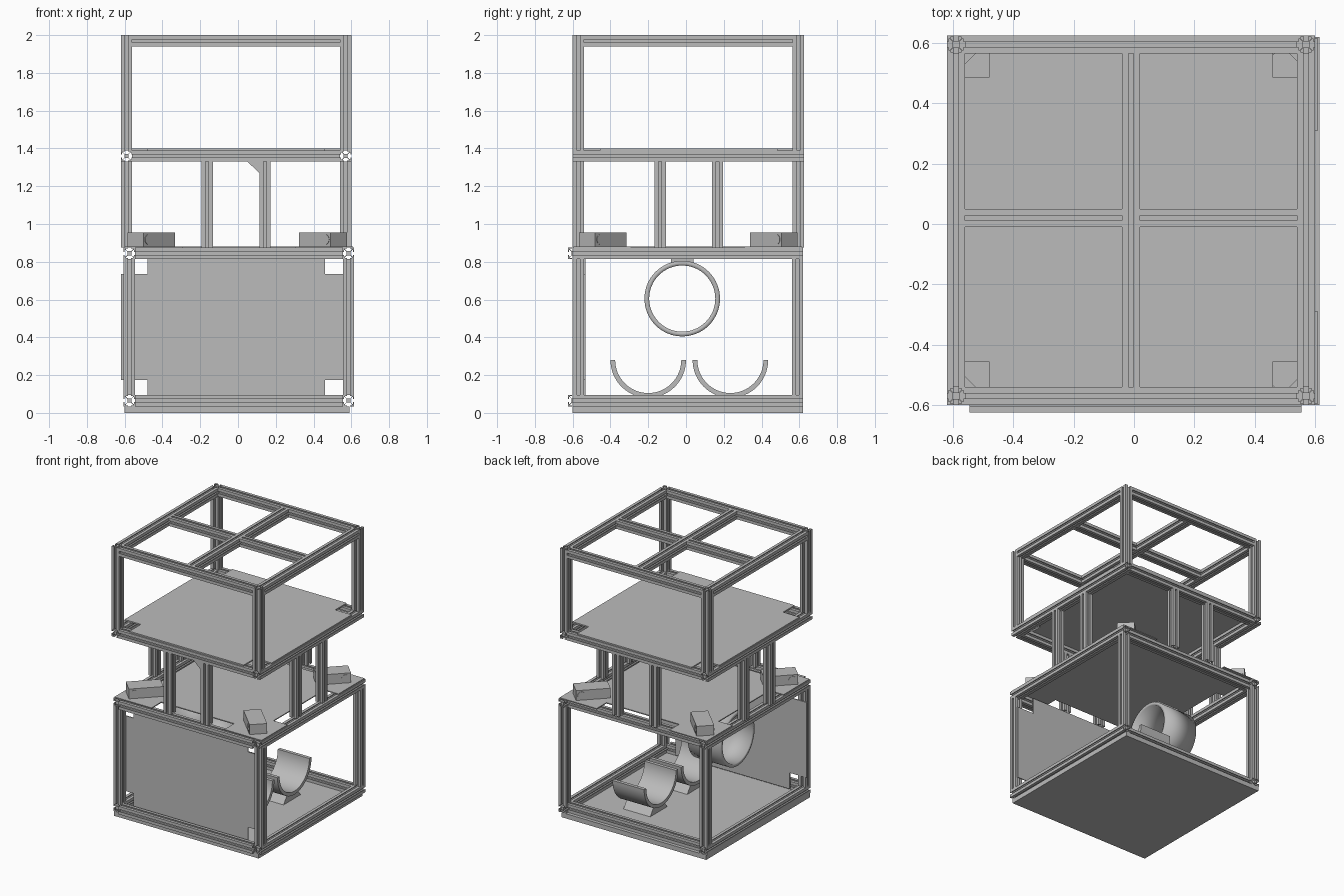
import bpy, bmesh, math
from mathutils import Vector

if "Cube" in bpy.data.objects:
    bpy.data.objects.remove(bpy.data.objects["Cube"], do_unlink=True)

grey = bpy.data.materials.new("plain grey")
grey.use_nodes = True
grey.diffuse_color = (0.5, 0.5, 0.5, 1)
grey.node_tree.nodes["Principled BSDF"].inputs["Base Color"].default_value = (0.5, 0.5, 0.5, 1)


def finish(name, bm):
    bmesh.ops.recalc_face_normals(bm, faces=bm.faces)
    mesh = bpy.data.meshes.new(name)
    bm.to_mesh(mesh)
    bm.free()
    mesh.materials.append(grey)
    ob = bpy.data.objects.new(name, mesh)
    bpy.context.collection.objects.link(ob)
    return ob


def smooth(ob):
    bpy.ops.object.select_all(action="DESELECT")
    ob.select_set(True)
    bpy.context.view_layer.objects.active = ob
    bpy.ops.object.shade_smooth_by_angle(angle=math.radians(30))


def prism(name, outline, axis, start, end, u=0, v=0):
    """Extrude a 2D outline, shifted by (u, v), along an axis."""
    place = {"x": lambda a, b, t: (t, a, b),
             "y": lambda a, b, t: (a, t, b),
             "z": lambda a, b, t: (a, b, t)}[axis]
    bm = bmesh.new()
    face = bm.faces.new([bm.verts.new(place(a + u, b + v, start)) for a, b in outline])
    new = bmesh.ops.extrude_face_region(bm, geom=[face])["geom"]
    shift = Vector(place(0, 0, end - start))
    bmesh.ops.translate(bm, vec=shift, verts=[g for g in new if isinstance(g, bmesh.types.BMVert)])
    return finish(name, bm)


def four_sides(quarter):
    out = []
    for _ in range(4):
        out += quarter
        quarter = [(-b, a) for a, b in quarter]
    return out


def rect(hu, hv):
    return [(-hu, -hv), (hu, -hv), (hu, hv), (-hu, hv)]


def cross(hu, hv, nu, nv):
    """Rectangle with its four corners notched away."""
    return [(hu, -nv), (hu, nv), (nu, nv), (nu, hv), (-nu, hv), (-nu, nv),
            (-hu, nv), (-hu, -nv), (-nu, -nv), (-nu, -hv), (nu, -hv), (nu, -nv)]


# Slotted extrusion section
R = 0.03
half = [(R, 0.008), (0.025, 0.008), (0.025, 0.018), (0.02, 0.018), (0.011, 0.009)]
SLOT = four_sides([(R, -R)] + [(a, -b) for a, b in half] + half[::-1])


def beam(name, axis, start, end, u, v):
    prism(name, SLOT, axis, start, end, u, v)


# Lower box frame
LX, LY = (-0.575, 0.585), (-0.595, 0.565)
prism("base_plate", rect(0.595, 0.61), "z", 0, 0.035, -0.005, 0.01)
for z in (0.065, 0.845):
    for x in LX:
        beam("lower_side_beam", "y", -0.60, 0.62, x, z)
    for y in LY:
        beam("lower_cross_beam", "x", LX[0] + R, LX[1] - R, y, z)
for x in LX:
    for y in (-0.57, 0.59):
        beam("lower_post", "z", 0.095, 0.815, x, y)
prism("front_panel", cross(0.61, 0.40, 0.47, 0.28), "y", -0.54, -0.533, -0.01, 0.455)

# Middle deck, cut away around the posts
H, D, W = 0.605, 0.49, 0.3
deck = four_sides([(H, -H), (H, -W), (D, -W), (D, W), (H, W)])
prism("middle_deck", deck, "z", 0.875, 0.882, 0.005, 0.01)

# Middle posts, two on each side
UX, UY = (-0.59, 0.57), (-0.57, 0.595)
for x in UX:
    for y in (-0.137, 0.167):
        beam("middle_side_post", "z", 0.875, 1.33, x, y)
for y in UY:
    for x in (-0.163, 0.143):
        beam("middle_end_post", "z", 0.875, 1.33, x, y)
prism("corner_gusset", [(0.05, 1.33), (0.113, 1.33), (0.113, 1.27)], "y", -0.595, -0.545)

# Upper frame
for x in UX:
    beam("upper_deck_side_beam", "y", -0.60, 0.625, x, 1.36)
    beam("top_side_beam", "y", UY[0] + R, UY[1] - R, x, 1.97)
    for y in UY:
        beam("upper_post", "z", 1.39, 2.0, x, y)
for y in UY:
    for z in (1.36, 1.97):
        beam("upper_cross_beam", "x", UX[0] + R, UX[1] - R, y, z)
beam("top_centre_beam", "y", UY[0] + R, UY[1] - R, -0.01, 1.97)
beam("top_left_rib", "x", 0.02, UX[1] - R, 0.02, 1.97)
beam("top_right_rib", "x", UX[0] + R, -0.04, 0.02, 1.97)
prism("upper_deck", cross(0.605, 0.605, 0.47, 0.47), "z", 1.39, 1.40, -0.01, 0.015)

# Sensor boxes on the deck corners, long side along the diagonal
for x, y in ((-0.46, -0.44), (0.45, -0.44), (-0.46, 0.465), (0.45, 0.465)):
    angle = math.atan2(math.copysign(1, y), math.copysign(1, x))
    box = prism("sensor_box", rect(0.118, 0.06), "z", 0.882, 0.955)
    disc = [(0.027 * math.cos(i * math.tau / 24), 0.027 * math.sin(i * math.tau / 24))
            for i in range(24)]
    lens = prism("sensor_lens", disc, "y", -0.063, 0.063, 0.08, 0.918)
    for ob in (box, lens):
        ob.location = (x, y, 0)
        ob.rotation_euler.z = angle

# Hanging tube and its mount
bm = bmesh.new()
bmesh.ops.create_cone(bm, cap_ends=False, segments=64, radius1=0.2, radius2=0.2, depth=0.27)
tube = finish("hanging_tube", bm)
tube.location = (-0.275, -0.02, 0.605)
tube.rotation_euler.y = math.pi / 2
wall = tube.modifiers.new("wall", "SOLIDIFY")
wall.thickness = 0.025
wall.offset = -1
smooth(tube)
prism("tube_mount", [(-0.06, 0.215), (-0.06, 0.185), (0.06, 0.185), (0.06, 0.215)],
      "x", -0.37, -0.18, -0.02, 0.605)

# Open cradles on trapezoid feet
arc = [math.pi * (1 + i / 32) for i in range(33)]
trough = [(0.2 * math.cos(a), 0.2 * math.sin(a)) for a in arc]
trough += [(0.175 * math.cos(a), 0.175 * math.sin(a)) for a in reversed(arc)]
for y in (-0.2, 0.235):
    smooth(prism("cradle", trough, "x", 0.04, 0.30, y, 0.28))
    prism("cradle_foot", [(-0.1, 0.035), (0.1, 0.035), (0.06, 0.09), (-0.06, 0.09)],
          "x", 0.06, 0.28, y, 0)
